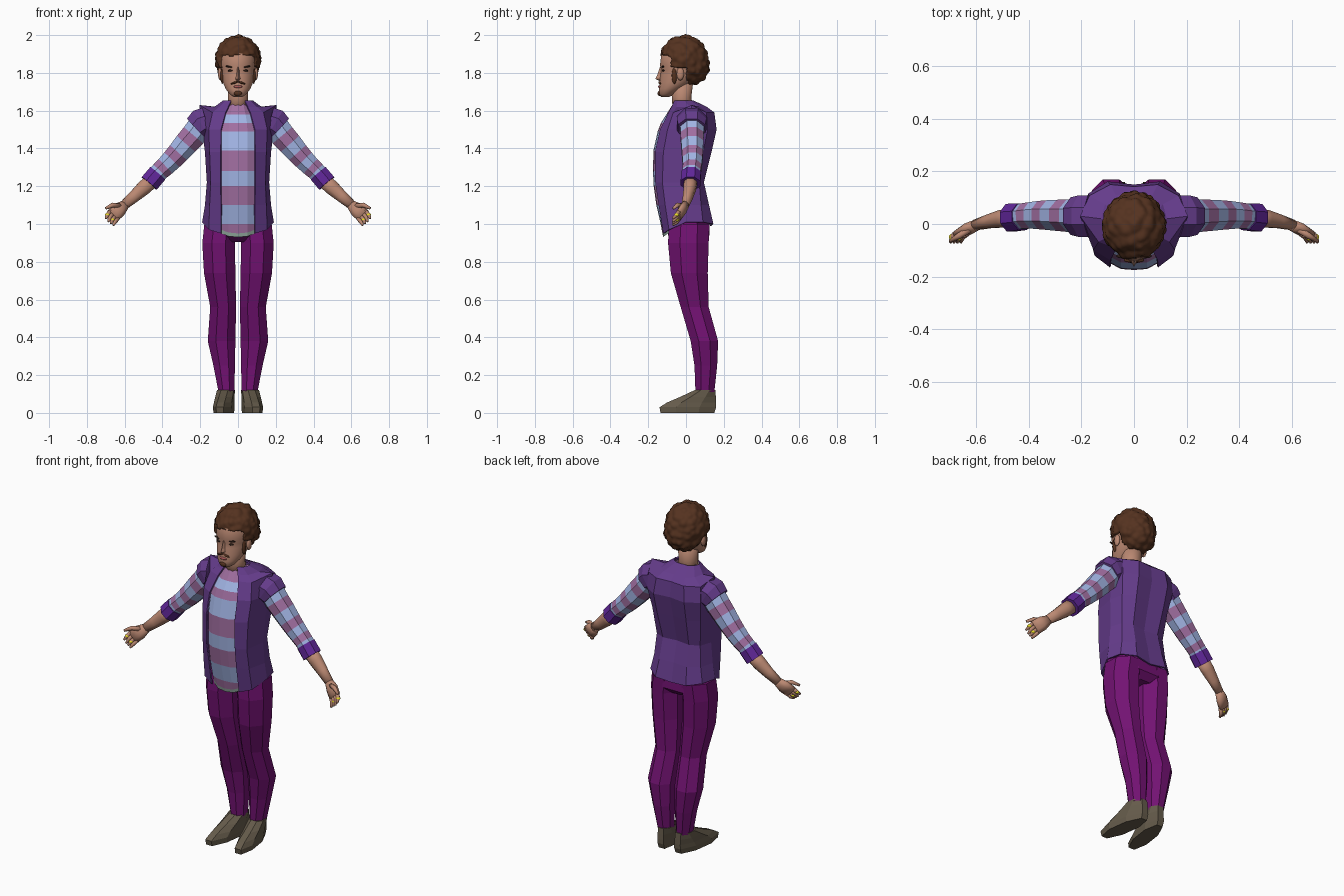
import bpy, bmesh, math
from mathutils import Vector, noise


def mat(name, r, g, b):
    m = bpy.data.materials.new(name)
    m.diffuse_color = (r, g, b, 1)
    return m


VEST = mat("vest purple", .13, .045, .26)
PANTS = mat("magenta", .17, .006, .17)
BLUE = mat("shirt blue", .36, .46, .78)
MAUVE = mat("shirt mauve", .36, .16, .36)
HEM = mat("hem grey", .32, .44, .38)
CUFF = mat("cuff violet", .12, .02, .32)
SKIN = mat("skin", .50, .25, .17)
HAIR = mat("hair brown", .09, .032, .014)
SHOE = mat("shoe brown", .13, .105, .07)
DARK = mat("dark", .03, .015, .01)
LIPS = mat("lips", .40, .10, .10)
GOLD = mat("yellow", .85, .75, .02)


def finish(name, bm, mats, smooth=False, mirror=False):
    me = bpy.data.meshes.new(name)
    for f in bm.faces:
        f.smooth = smooth
    bm.to_mesh(me)
    bm.free()
    for m in mats:
        me.materials.append(m)
    ob = bpy.data.objects.new(name, me)
    bpy.context.collection.objects.link(ob)
    if mirror:
        ob.modifiers.new("mirror", "MIRROR").merge_threshold = .0005
    return ob


def loft(name, rings, mats, bands=None, closed=True, **kw):
    """Skin a list of equal-sized point rings; bands gives a material per row."""
    bm = bmesh.new()
    rows = [[bm.verts.new(p) for p in r] for r in rings]
    n = len(rows[0])
    for k, (a, b) in enumerate(zip(rows, rows[1:])):
        for i in range(n if closed else n - 1):
            j = (i + 1) % n
            f = bm.faces.new((a[i], a[j], b[j], b[i]))
            f.material_index = bands[k] if bands else 0
    if closed:
        bm.faces.new(rows[0][::-1])
        bm.faces.new(rows[-1])
        bmesh.ops.recalc_face_normals(bm, faces=bm.faces)
    return finish(name, bm, mats, **kw)


def flat_ring(z, x0, x1, y0, y1, n=8, shear=0):
    """Horizontal polygon that fills the given extents."""
    pts, k = [], 1 / math.cos(math.pi / n)
    for i in range(n):
        a = 2 * math.pi * (i + .5) / n
        y = (y0 + y1) / 2 + (y1 - y0) / 2 * k * math.sin(a)
        pts.append((((x0 + x1) / 2 + (x1 - x0) / 2 * k * math.cos(a)) - shear * y, y, z))
    return pts


def tube_rings(path, n=8):
    """Rings across a path of (x, y, z, radius along y, radius across)."""
    c = [Vector(p[:3]) for p in path]
    rings = []
    for i, p in enumerate(path):
        d = (c[min(i + 1, len(c) - 1)] - c[max(i - 1, 0)]).normalized()
        v = d.cross(Vector((0, 1, 0))).normalized()
        u = v.cross(d)
        ang = [2 * math.pi * (k + .5) / n for k in range(n)]
        rings.append([c[i] + u * p[3] * math.cos(a) + v * p[4] * math.sin(a) for a in ang])
    return rings


def tube(name, path, m, n=8, **kw):
    return loft(name, tube_rings(path, n), [m], mirror=True, **kw)


def blob(name, loc, size, m, mirror=False, tilt=0):
    bm = bmesh.new()
    bmesh.ops.create_icosphere(bm, subdivisions=2, radius=1)
    for v in bm.verts:
        x, y, z = (v.co[i] * size[i] for i in range(3))
        v.co = Vector(loc) + Vector((x, y, z + x * tilt))
    return finish(name, bm, [m], smooth=True, mirror=mirror)


# Trousers and shoes
loft("trouser_leg", [flat_ring(*r) for r in (
    (.11, .02, .103, .05, .15), (.25, .016, .13, .045, .165), (.38, .014, .16, .025, .17),
    (.56, .01, .147, -.028, .12), (.74, .014, .18, -.08, .115), (.9, .016, .189, -.095, .12),
    (1.0, .004, .178, -.09, .125))], [PANTS], mirror=True)
loft("trouser_seat", [flat_ring(*r) for r in (
    (.905, -.07, .07, -.05, .09), (.94, -.165, .165, -.095, .125),
    (1.03, -.16, .16, -.1, .12))], [PANTS])
loft("shoe", [flat_ring(*r, 8, .14) for r in (
    (0, .03, .122, -.135, .15), (.03, .028, .126, -.14, .16), (.055, .03, .124, -.1, .16),
    (.085, .032, .124, -.03, .158), (.12, .034, .122, .045, .155))], [SHOE], mirror=True)

# Striped shirt front: (z, front y, width factor)
shirt = ((.93, -.12, 1), (.95, -.125, 1), (1.0, -.134, 1), (1.1, -.157, 1), (1.2, -.171, 1),
         (1.28, -.175, 1), (1.39, -.172, 1), (1.49, -.15, 1), (1.535, -.133, .95),
         (1.58, -.104, .8), (1.65, -.06, .5))
loft("shirt_front", [[(x * w, y + dy, z + (dz if z < .96 else 0)) for x, dy, dz in (
    (0, 0, 0), (.05, .004, .005), (.09, .025, .02), (.135, .09, .03))] for z, y, w in shirt],
    [MAUVE, BLUE, HEM], [2, 0, 1, 0, 1, 0, 1, 0, 1, 0], closed=False, mirror=True)

# Open vest: each row runs from the front edge round to the middle of the back
vest_rows = (
    (1.0, ((.09, -.12, -.05), (.155, -.09, -.03), (.19, .0, .01), (.17, .09, .01), (.1, .145), (0, .135, -.01))),
    (1.1, ((.09, -.145), (.15, -.11), (.175, .0), (.152, .08), (.09, .122), (0, .115))),
    (1.22, ((.093, -.163), (.145, -.125), (.165, .0), (.142, .07), (.085, .095), (0, .085))),
    (1.38, ((.092, -.165), (.15, -.12), (.175, .01), (.158, .09), (.095, .135), (0, .122))),
    (1.5, ((.09, -.138), (.155, -.098), (.19, .03), (.175, .115), (.1, .162), (0, .15))),
    (1.59, ((.066, -.093), (.135, -.068), (.205, .03, .04), (.17, .108), (.09, .15), (0, .142))),
    (1.62, ((.052, -.077), (.1, -.05), (.125, .02, .0), (.11, .075), (.07, .11), (0, .11))),
    (1.655, ((.036, -.06), (.062, -.045), (.078, -.01), (.066, .02), (.04, .036), (0, .038))))
vest = loft("vest", [[(p[0], p[1], z + (p[2] if len(p) > 2 else 0)) for p in row]
                     for z, row in vest_rows], [VEST], closed=False, mirror=True)
sol = vest.modifiers.new("thickness", "SOLIDIFY")
sol.thickness, sol.offset = .008, -1
tube("vest_shoulder", [(.165, .03, 1.54, .085, .085), (.195, .03, 1.53, .085, .088),
                       (.222, .03, 1.505, .077, .077)], VEST)

# Striped sleeves, rolled cuffs and forearms
knots = [(.2, .032, 1.515, .068, .074), (.235, .032, 1.47, .067, .072), (.275, .033, 1.425, .064, .069),
         (.315, .034, 1.378, .061, .064), (.35, .034, 1.34, .058, .06), (.385, .033, 1.305, .054, .056),
         (.415, .03, 1.278, .052, .053), (.44, .027, 1.25, .05, .052)]
loft("sleeve", tube_rings(knots), [BLUE, MAUVE], [0, 1, 0, 1, 0, 1, 0], mirror=True)
tube("cuff", [(.425, .028, 1.268, .055, .056), (.47, .024, 1.215, .057, .056)], CUFF)
tube("forearm", [(.45, .026, 1.235, .038, .043), (.5, .02, 1.19, .036, .042),
                 (.55, .01, 1.145, .028, .034), (.603, -.004, 1.1, .021, .027)], SKIN, smooth=True)

# Hands
tube("palm", [(.598, -.003, 1.103, .021, .027), (.63, -.018, 1.075, .022, .042),
              (.662, -.038, 1.045, .017, .042)], SKIN, smooth=True)
tube("thumb", [(.625, -.02, 1.095, .014, .014), (.665, -.045, 1.1, .013, .013),
               (.7, -.066, 1.083, .007, .007)], SKIN, 6, smooth=True)
for k in range(4):
    s = .028 - .0187 * k
    b = Vector((.655 + .7 * s, -.036, 1.05 + .7 * s))
    mid, tip = b + Vector((.017, -.014, -.021)), b + Vector((.024, -.034, -.044 + .004 * abs(k - 1)))
    tube(f"finger_{k + 1}", [(*b, .012, .011), (*mid, .011, .011), (*tip, .006, .006)],
         SKIN, 6, smooth=True)
    if k in (0, 2):
        blob(f"finger_ring_{k + 1}", mid, (.013, .013, .009), GOLD, True)

# Neck and head
loft("neck", [flat_ring(*r, 12) for r in (
    (1.6, -.06, .06, -.07, .04), (1.67, -.052, .052, -.075, .028),
    (1.77, -.055, .055, -.08, .04))], [SKIN], smooth=True)
loft("head", [flat_ring(z, -w, w, f, b, 20) for z, w, f, b in (
    (1.672, .022, -.13, -.09), (1.688, .045, -.144, -.06), (1.715, .065, -.143, -.02),
    (1.75, .08, -.14, .035), (1.79, .088, -.135, .07), (1.815, .091, -.131, .08),
    (1.84, .096, -.138, .085), (1.9, .095, -.13, .09), (1.95, .07, -.1, .07),
    (1.975, .03, -.05, .04))], [SKIN], smooth=True)

# Face details
loft("nose", [[(-w, -.125, z), (0, y, z), (w, -.125, z)] for z, w, y in (
    (1.758, .016, -.143), (1.768, .02, -.163), (1.785, .013, -.154), (1.83, .008, -.138))], [SKIN])
blob("eye", (.038, -.119, 1.812), (.017, .008, .006), DARK, True)
blob("eyebrow", (.042, -.122, 1.832), (.026, .009, .005), DARK, True, .15)
blob("moustache", (.018, -.138, 1.748), (.022, .008, .006), HAIR, True, -.3)
blob("mouth", (0, -.139, 1.727), (.024, .009, .008), LIPS)
blob("goatee", (0, -.139, 1.692), (.022, .012, .015), HAIR)
blob("ear", (.094, -.03, 1.795), (.012, .02, .036), SKIN, True)
blob("sideburn", (.083, -.062, 1.785), (.01, .014, .045), HAIR, True)

# Curly hair: lumpy ball, tucked into the head below the hairline
bm = bmesh.new()
bmesh.ops.create_icosphere(bm, subdivisions=5, radius=1)
c = Vector((0, -.01, 1.87))
for v in bm.verts:
    d = v.co.normalized()
    r = 1 + .32 * max(0, d.y) * max(0, -d.z)
    p = Vector((d.x * .124 * r, d.y * .132 * r, d.z * .133 * r))
    lump = noise.voronoi((p + c) * 28)[0][0]
    p *= 1.03 - .13 * min(lump, 1)
    y, z = (p + c).yz
    line = 1.888 if y < -.085 else 1.825 if y < 0 else 1.70
    v.co = c + (p if z > line else p * .6)
finish("curly_hair", bm, [HAIR], smooth=True)
